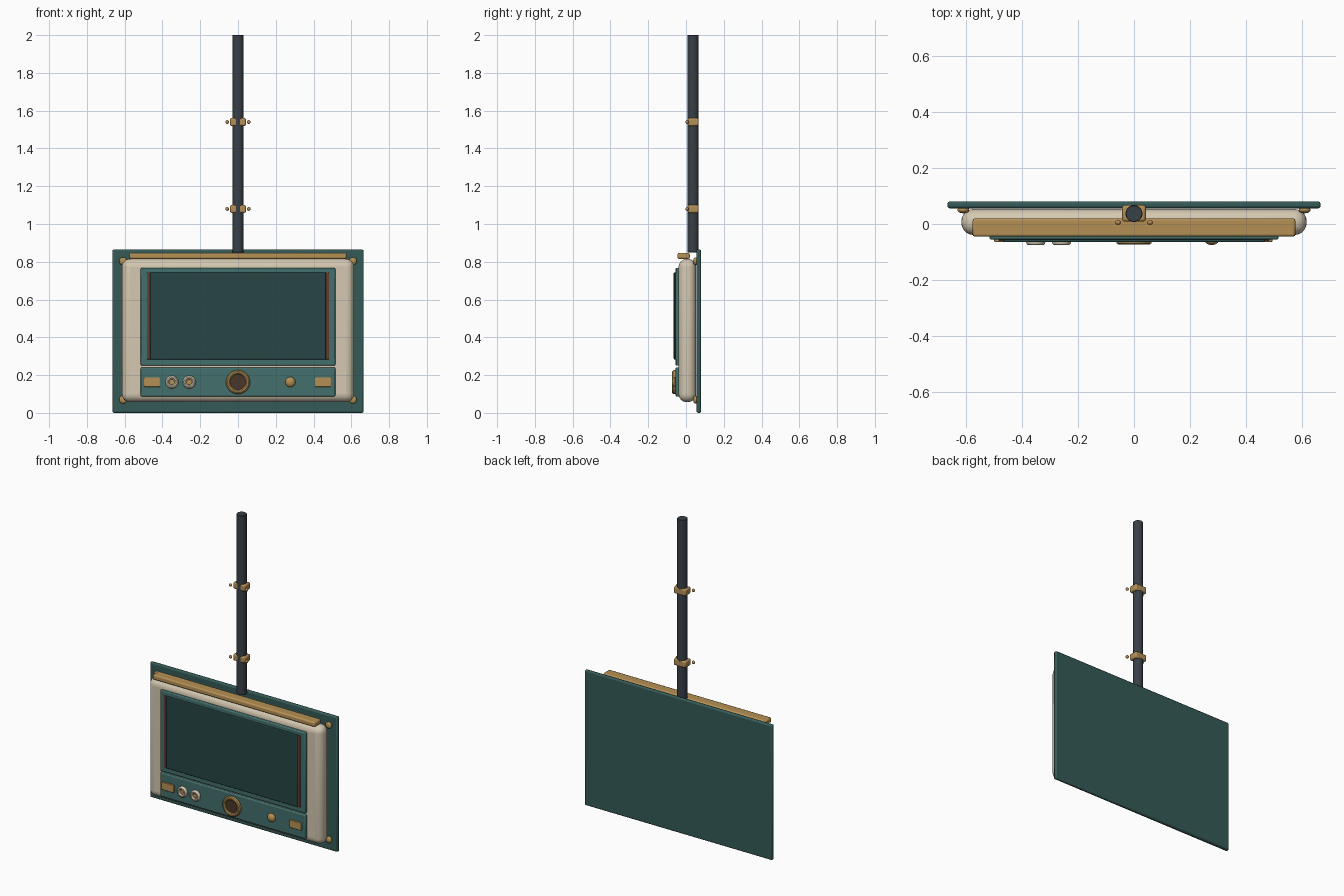
import bpy, math

if "Cube" in bpy.data.objects:
    bpy.data.objects.remove(bpy.data.objects["Cube"])

def mat(name, r, g, b):
    m = bpy.data.materials.new(name)
    m.diffuse_color = (r, g, b, 1)
    m.use_nodes = True
    m.node_tree.nodes["Principled BSDF"].inputs["Base Color"].default_value = m.diffuse_color
    return m

TEAL = mat("dark_teal", 0.036, 0.105, 0.095)
PANEL = mat("teal", 0.055, 0.16, 0.15)
GLASS = mat("dark_glass", 0.02, 0.06, 0.06)
CREAM = mat("cream", 0.66, 0.58, 0.44)
GOLD = mat("brass", 0.46, 0.28, 0.09)
STEEL = mat("dark_steel", 0.04, 0.052, 0.062)
BROWN = mat("brown", 0.07, 0.037, 0.022)
RUST = mat("rust", 0.13, 0.05, 0.03)

def finish(ob, name, m, bevel=0.0, seg=2):
    ob.name = name
    ob.data.materials.append(m)
    if bevel:
        bpy.ops.object.transform_apply(location=False, rotation=True, scale=True)
        b = ob.modifiers.new("bevel", 'BEVEL')
        b.width, b.segments = bevel, seg
        b.limit_method = 'ANGLE'
    bpy.ops.object.shade_smooth_by_angle(angle=math.radians(35))
    return ob

def box(name, x, y, z, m, bevel=0.004, seg=2):
    bpy.ops.mesh.primitive_cube_add(size=1, location=[(a + b) / 2 for a, b in (x, y, z)])
    ob = bpy.context.object
    ob.scale = [b - a for a, b in (x, y, z)]
    return finish(ob, name, m, bevel, seg)

def disc(name, x, z, r, y0, y1, m, bevel=0.003):
    bpy.ops.mesh.primitive_cylinder_add(vertices=32, radius=r, depth=y1 - y0,
        location=(x, (y0 + y1) / 2, z), rotation=(math.pi / 2, 0, 0))
    return finish(bpy.context.object, name, m, bevel)

def ball(name, loc, r, m, depth=None):
    bpy.ops.mesh.primitive_uv_sphere_add(segments=20, ring_count=12, radius=r, location=loc)
    ob = bpy.context.object
    ob.scale.y = (depth or r) / r
    return finish(ob, name, m)

def ring(name, x, y, z, major, minor, depth, m):
    bpy.ops.mesh.primitive_torus_add(major_segments=36, minor_segments=10, major_radius=major,
        minor_radius=minor, location=(x, y, z), rotation=(math.pi / 2, 0, 0))
    ob = bpy.context.object
    ob.scale.z = depth / minor
    return finish(ob, name, m)

# Back plate and rounded cabinet
box("back_plate", (-.665, .665), (.056, .08), (0, .865), TEAL, .008)
box("cabinet", (-.615, .615), (-.039, .053), (.057, .815), CREAM, .043, 6)
box("top_rail", (-.575, .575), (-.045, .02), (.815, .847), GOLD, .008)

# Corner bosses
for x in (-.608, .608):
    for z in (.07, .803):
        ball("corner_boss", (x, .05, z), .021, GOLD, .012)

# Screen with side strips
box("screen_frame", (-.515, .515), (-.055, -.03), (.25, .768), PANEL, .006)
box("screen", (-.465, .465), (-.065, -.045), (.283, .743), GLASS, .004)
for s in (-1, 1):
    box("side_strip", sorted((s * .464, s * .482)), (-.061, -.045), (.283, .743), RUST, .002)

# Control panel
Z = .163
box("control_panel", (-.515, .515), (-.055, -.03), (.087, .241), PANEL, .006)
for x in (-.455, .45):
    box("label_plate", (x - .043, x + .043), (-.064, -.05), (Z - .025, Z + .025), GOLD, .003)
for x in (-.35, -.258):
    ring("knob_ring", x, -.063, Z, .024, .0105, .013, CREAM)
    disc("knob_center", x, Z, .016, -.068, -.05, GOLD)
ring("dial_ring", 0, -.061, Z, .052, .012, .013, GOLD)
disc("dial_face", 0, Z, .044, -.064, -.05, BROWN)
ball("push_button", (.277, -.055, Z), .027, GOLD, .02)

# Mounting pole, clamps and bolts
bpy.ops.mesh.primitive_cylinder_add(vertices=32, radius=.03, depth=1.15, location=(0, .037, 1.425))
finish(bpy.context.object, "pole", STEEL, .002, 1)
for z in (1.08, 1.54):
    box("clamp", (-.042, .042), (.009, .067), (z - .021, z + .021), GOLD, .008)
    for x in (-.057, .057):
        ball("clamp_bolt", (x, .006, z), .01, GOLD, .009)
